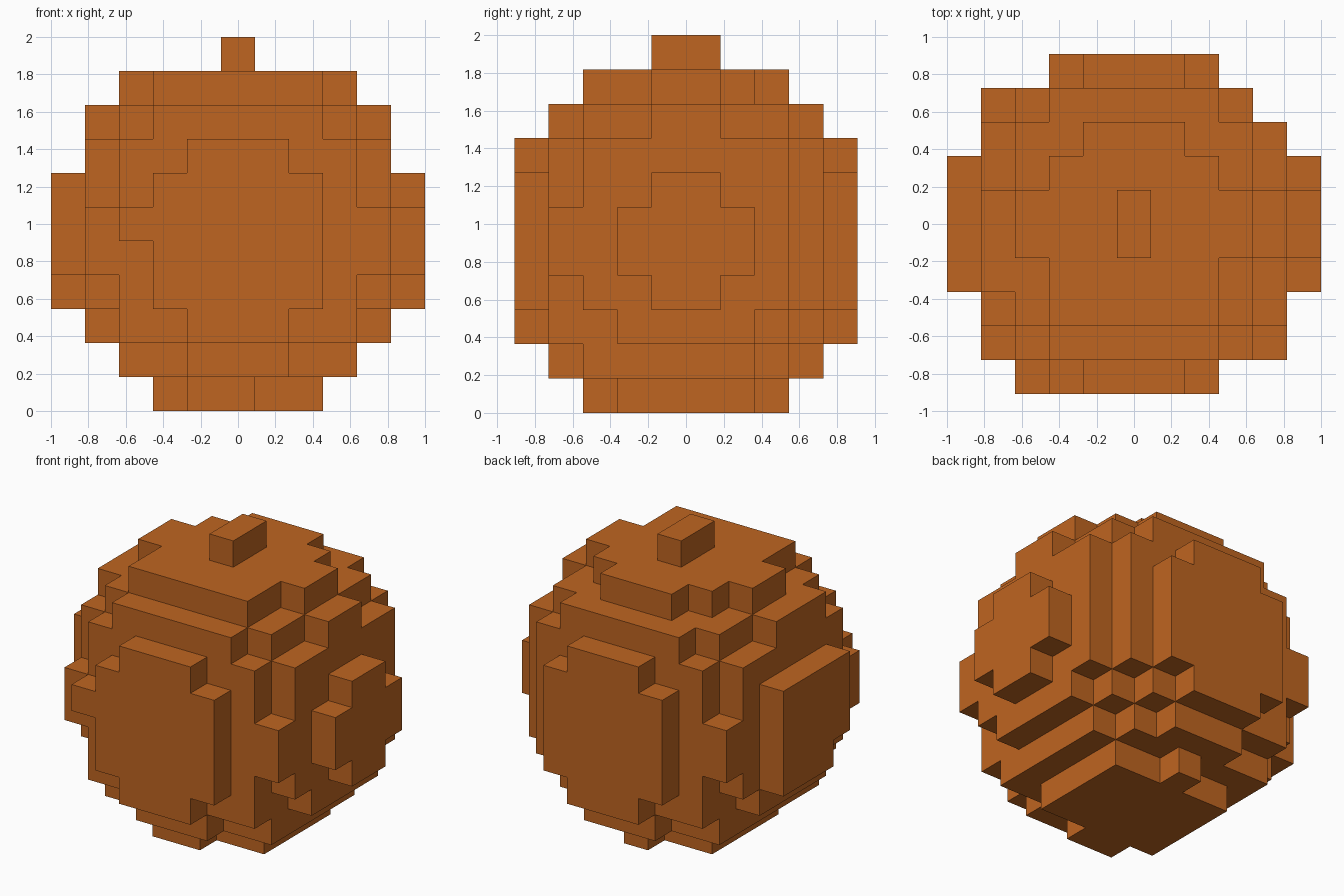
import bpy, bmesh
from mathutils import Vector

old = bpy.data.objects.get("Cube")
if old:
    bpy.data.objects.remove(old, do_unlink=True)

UNIT = 2 / 11                              # edge length of one block
ORIGIN = Vector((-5.5, -5, 0)) * UNIT      # corner of the block grid

orange = bpy.data.materials.new("burnt_orange")
orange.use_nodes = True
colour = (0.52, 0.13, 0.015, 1)
orange.diffuse_color = colour
orange.node_tree.nodes["Principled BSDF"].inputs["Base Color"].default_value = colour


def blocks(x, y, z):
    """All grid cells in inclusive x, y and z ranges."""
    return {(i, j, k)
            for i in range(x[0], x[1] + 1)
            for j in range(y[0], y[1] + 1)
            for k in range(z[0], z[1] + 1)}


def union(*boxes):
    return set().union(*(blocks(*box) for box in boxes))


# Stepped round body, without the outer plates
core = union(
    ((2, 8), (1, 8), (2, 7)),              # main mass
    ((1, 9), (2, 7), (3, 7)),              # side layers
    ((1, 9), (3, 6), (2, 2)),
    ((1, 9), (1, 1), (4, 5)),              # front corner lugs
    ((1, 1), (8, 8), (4, 5)),              # single back corner lug
) - {(8, 8, 2)}                            # clipped lower corner

# Front and back plates
front_back = union(
    ((3, 7), (0, 9), (3, 6)),
    ((4, 6), (0, 9), (2, 7)),
    ((2, 2), (0, 0), (5, 5)),              # small front tab
)

# Side plates
sides = union(
    ((0, 10), (3, 6), (4, 5)),
    ((0, 10), (4, 5), (3, 6)),
    ((0, 0), (3, 6), (6, 6)),
    ((0, 0), (6, 6), (3, 3)),
)

# Stepped crown
crown = union(
    ((1, 9), (4, 5), (8, 8)),
    ((1, 1), (3, 3), (8, 8)),
    ((2, 8), (2, 7), (8, 8)),
    ((3, 7), (1, 8), (8, 8)),
    ((2, 8), (4, 5), (9, 9)),
    ((3, 7), (2, 6), (9, 9)),
    ((4, 6), (7, 7), (9, 9)),
)

# Stepped base
base = union(
    ((2, 8), (2, 6), (1, 1)),
    ((2, 7), (7, 7), (1, 1)),
    ((4, 6), (1, 8), (1, 1)),
    ((3, 7), (3, 6), (0, 0)),
    ((4, 5), (2, 2), (0, 0)),
    ((5, 5), (7, 7), (0, 0)),
)

body = core | front_back | sides | crown | base
stem = blocks((5, 5), (4, 5), (10, 10))
solid = body | stem


def build(name, cells):
    """Skin the exposed sides of the cells and merge flat areas."""
    bm = bmesh.new()
    corners = {}

    def corner(p):
        key = tuple(p)
        if key not in corners:
            corners[key] = bm.verts.new(ORIGIN + Vector(key) * UNIT)
        return corners[key]

    for cell in sorted(cells):
        for axis in range(3):
            u, v = (axis + 1) % 3, (axis + 2) % 3
            for side in (0, 1):
                neighbour = list(cell)
                neighbour[axis] += 2 * side - 1
                if tuple(neighbour) in solid:
                    continue
                loop = []
                for du, dv in ((0, 0), (1, 0), (1, 1), (0, 1)):
                    p = list(cell)
                    p[axis] += side
                    p[u] += du
                    p[v] += dv
                    loop.append(corner(p))
                bm.faces.new(loop if side else loop[::-1])

    bmesh.ops.dissolve_limit(bm, angle_limit=0.01, verts=bm.verts[:], edges=bm.edges[:])
    mesh = bpy.data.meshes.new(name)
    bm.to_mesh(mesh)
    bm.free()
    mesh.materials.append(orange)
    obj = bpy.data.objects.new(name, mesh)
    bpy.context.collection.objects.link(obj)
    return obj


build("round_body", body)
build("stem", stem)
